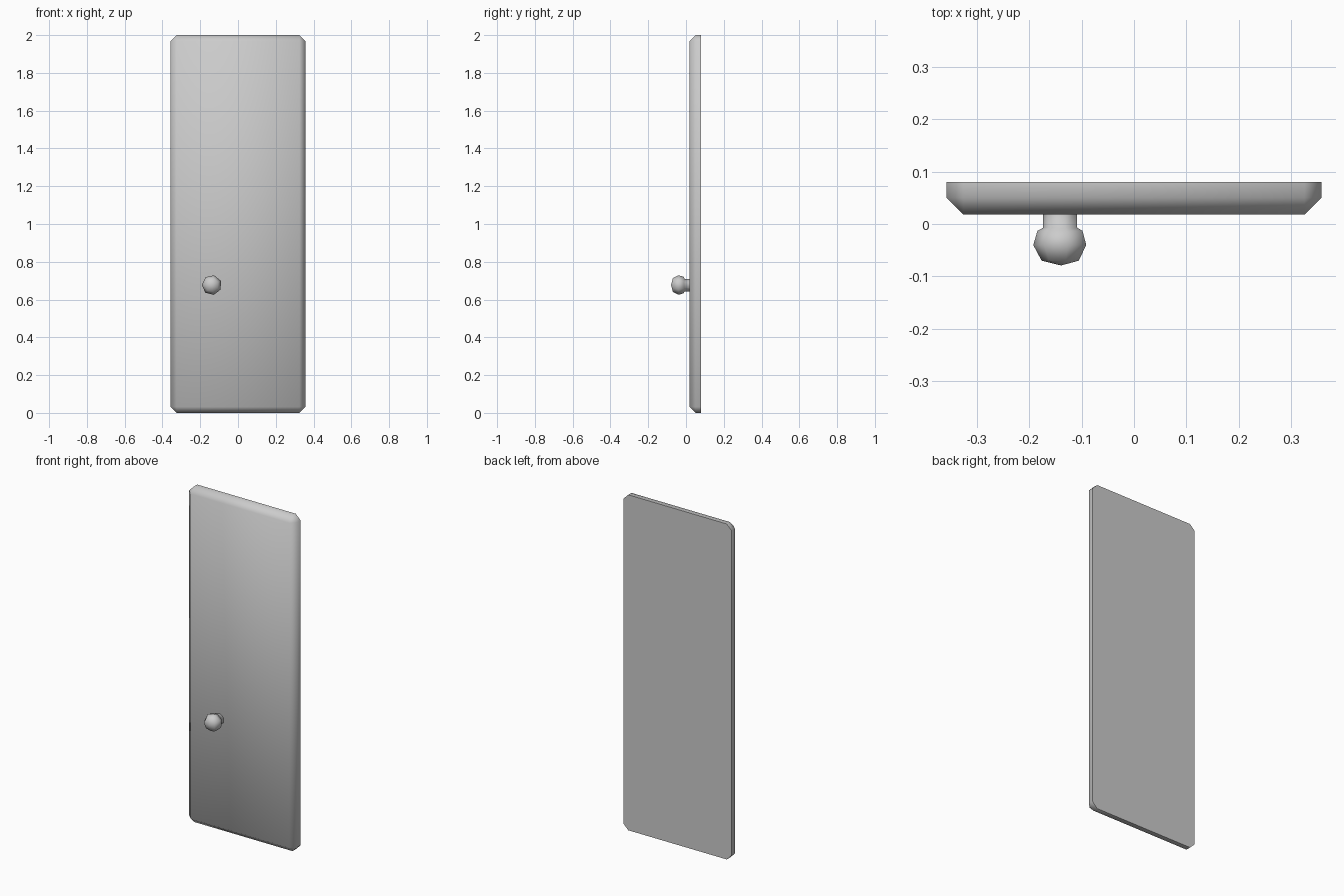
import bpy, bmesh, math

if "Cube" in bpy.data.objects:
    bpy.data.objects.remove(bpy.data.objects["Cube"])


def finish(bm, name, angle):
    bmesh.ops.recalc_face_normals(bm, faces=bm.faces)
    me = bpy.data.meshes.new(name)
    bm.to_mesh(me)
    bm.free()
    ob = bpy.data.objects.new(name, me)
    bpy.context.collection.objects.link(ob)
    bpy.ops.object.select_all(action='DESELECT')
    ob.select_set(True)
    bpy.context.view_layer.objects.active = ob
    bpy.ops.object.shade_smooth_by_angle(angle=math.radians(angle))
    return ob


# Door panel: every edge chamfered except the four around the back
bm = bmesh.new()
bmesh.ops.create_cube(bm, size=1)
for v in bm.verts:
    v.co = (v.co.x * 0.714, 0.049 + v.co.y * 0.062, 1 + v.co.z * 2)
edges = [e for e in bm.edges if any(v.co.y < 0.05 for v in e.verts)]
edges += []
corner = [e for e in edges if all(v.co.y < 0.05 for v in e.verts)
          or abs(e.verts[0].co.y - e.verts[1].co.y) > 0.01]
bmesh.ops.bevel(bm, geom=corner, offset=0.032, offset_type='OFFSET',
                segments=1, affect='EDGES', profile=0.5)
finish(bm, "door_panel", 60)

# Knob with stem: profile of (radius, y) turned around the y axis
profile = [(0.034, 0.03), (0.034, -0.007), (0.045, -0.013), (0.053, -0.04),
           (0.037, -0.07)]
sides, turn = 7, math.radians(25)
bm = bmesh.new()
rings = []
for r, y in profile:
    rings.append([bm.verts.new((-0.139 + r * math.cos(turn + math.tau * i / sides), y,
                                0.677 + r * math.sin(turn + math.tau * i / sides)))
                  for i in range(sides)])
for a, b in zip(rings, rings[1:]):
    for i in range(sides):
        j = (i + 1) % sides
        bm.faces.new((a[i], a[j], b[j], b[i]))
bm.faces.new(rings[0])
tip = bm.verts.new((-0.139, -0.079, 0.677))
for i in range(sides):
    bm.faces.new((rings[-1][i], rings[-1][(i + 1) % sides], tip))
finish(bm, "door_knob", 62)
